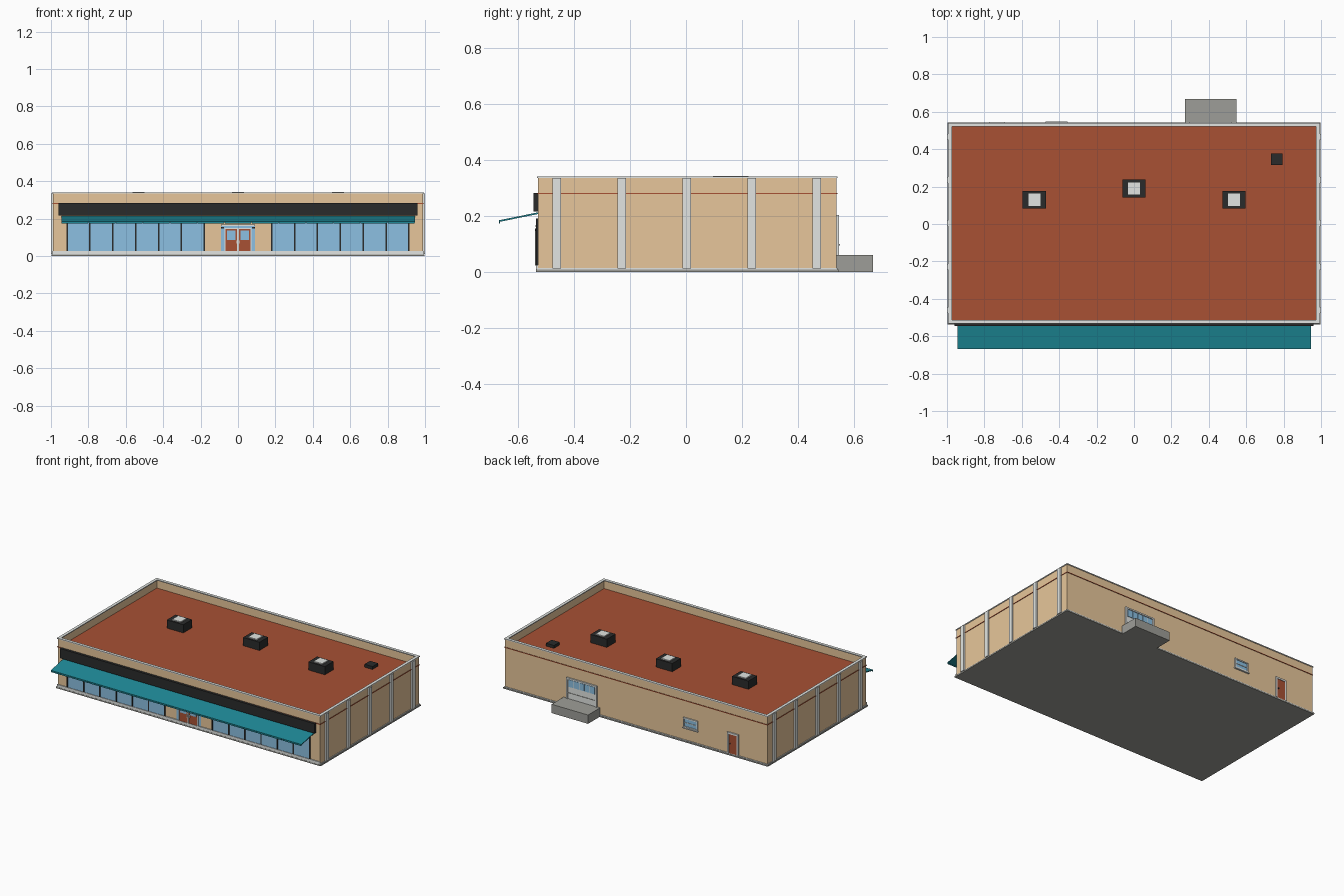
import bpy, bmesh
from mathutils import Matrix

if "Cube" in bpy.data.objects:
    bpy.data.objects.remove(bpy.data.objects["Cube"], do_unlink=True)


def material(name, *rgb):
    lin = [((c / 255 + 0.055) / 1.055) ** 2.4 for c in rgb] + [1]
    m = bpy.data.materials.new(name)
    m.use_nodes = True
    m.diffuse_color = lin
    m.node_tree.nodes["Principled BSDF"].inputs["Base Color"].default_value = lin
    return m


TAN = material("tan wall", 232, 199, 155)
RED = material("brick red", 168, 81, 52)
TEAL = material("teal canvas", 30, 138, 152)
BLUE = material("blue glass", 140, 192, 226)
BLACK = material("charcoal", 42, 43, 43)
LIGHT = material("light grey trim", 226, 229, 226)
STONE = material("concrete", 158, 158, 152)


def finish(name, bm, *mats):
    me = bpy.data.meshes.new(name)
    bm.to_mesh(me)
    bm.free()
    ob = bpy.data.objects.new(name, me)
    for m in mats:
        me.materials.append(m)
    bpy.context.collection.objects.link(ob)


def add_box(bm, x0, x1, y0, y1, z0, z1):
    size = Matrix.Diagonal((x1 - x0, y1 - y0, z1 - z0, 1))
    mid = Matrix.Translation(((x0 + x1) / 2, (y0 + y1) / 2, (z0 + z1) / 2))
    bmesh.ops.create_cube(bm, size=1, matrix=mid @ size)


def boxes(name, mat, *specs):
    bm = bmesh.new()
    for s in specs:
        add_box(bm, *s)
    finish(name, bm, mat)


def frame(x0, x1, z0, z1, t, y0, y1):
    """Four bars around an opening in a wall facing y."""
    return [(x0, x0 + t, y0, y1, z0, z1), (x1 - t, x1, y0, y1, z0, z1),
            (x0 + t, x1 - t, y0, y1, z1 - t, z1), (x0 + t, x1 - t, y0, y1, z0, z0 + t)]


def ring(x, y0, y1, z0, z1, t):
    """Four bars running around the building outline."""
    return [(-x, x, y0, y0 + t, z0, z1), (-x, x, y1 - t, y1, z0, z1),
            (-x, -x + t, y0 + t, y1 - t, z0, z1), (x - t, x, y0 + t, y1 - t, z0, z1)]


def moved_extrusion(bm, face, vec):
    new = bmesh.ops.extrude_face_region(bm, geom=[face])["geom"]
    bmesh.ops.translate(bm, verts=[v for v in new if isinstance(v, bmesh.types.BMVert)], vec=vec)


W, F, B = 0.99, -0.528, 0.537      # half width, front wall, back wall
ROOF, TOP = 0.28, 0.335

# Walls with a sunken roof deck
bm = bmesh.new()
add_box(bm, -W, W, F, B, 0.008, TOP)
deck = max(bm.faces, key=lambda f: f.calc_center_median().z)
bmesh.ops.inset_region(bm, faces=[deck], thickness=0.012)
moved_extrusion(bm, deck, (0, 0, ROOF - TOP))
if deck.is_valid:
    bmesh.ops.delete(bm, geom=[deck], context="FACES_ONLY")
bmesh.ops.recalc_face_normals(bm, faces=bm.faces)
for f in bm.faces:
    f.material_index = int(abs(f.calc_center_median().z - ROOF) < 0.001 and abs(f.normal.z) > 0.9)
finish("walls_and_roof", bm, TAN, RED)

# Foundation, base trim, stripe and parapet cap
boxes("foundation", STONE, (-0.998, 0.998, F - 0.008, B + 0.007, 0, 0.009))
boxes("base_trim", LIGHT, *ring(W + 0.004, F - 0.004, B + 0.004, 0.009, 0.014, 0.01))
boxes("front_plinth", LIGHT, (-W - 0.002, W + 0.002, F - 0.007, F, 0.009, 0.026))
boxes("wall_stripe", RED, *ring(W + 0.003, F - 0.003, B + 0.003, 0.278, 0.283, 0.006))
boxes("parapet_cap", LIGHT, *ring(W + 0.004, F - 0.004, B + 0.004, TOP, 0.341, 0.02))

# Side pilasters
pilasters = []
for side in (-1, 1):
    for i in range(-2, 3):
        y = i * 0.232 + 0.003
        xs = sorted((side * (W - 0.002), side * 1.0))
        pilasters.append((*xs, y - 0.015, y + 0.015, 0.012, TOP))
boxes("side_pilasters", LIGHT, *pilasters)

# Shop windows and their mullions
glass, bars = [], []
for start in (-0.914, 0.18):
    width = 0.734
    glass.append((start, start + width, F - 0.003, F, 0.026, 0.188))
    for i in range(7):
        x = start + width * i / 6
        bars.append((x - 0.004, x + 0.004, F - 0.007, F, 0.026, 0.188))
    bars.append((start, start + width, F - 0.007, F, 0.188, 0.192))
boxes("shop_windows", BLUE, *glass)
boxes("shop_mullions", BLACK, *bars)

# Entrance: glazed surround, frame, double doors
boxes("entrance_glass", BLUE, (-0.092, 0.092, F - 0.003, F, 0.026, 0.16))
boxes("entrance_frame", LIGHT, (-0.005, 0.005, F - 0.01, F, 0.026, 0.146),
      *frame(-0.073, 0.073, 0.021, 0.151, 0.005, F - 0.009, F),
      (-0.092, 0.092, F - 0.009, F, 0.16, 0.168))
doors, panes, handles, lamps = [], [], [], []
for s in (-1, 1):
    a, b = sorted((s * 0.005, s * 0.068))
    doors.append((a, b, F - 0.006, F, 0.026, 0.146))
    panes.append((a + 0.008, b - 0.008, F - 0.009, F, 0.085, 0.137))
    handles.append((s * 0.01 - 0.002, s * 0.01 + 0.002, F - 0.011, F, 0.066, 0.084))
    lamps.append((s * 0.084 - 0.008, s * 0.084 + 0.008, F - 0.01, F, 0.147, 0.155))
boxes("entrance_doors", RED, *doors)
boxes("entrance_door_panes", BLUE, *panes)
boxes("entrance_handles", LIGHT, *handles)
boxes("entrance_lamps", BLACK, *lamps)

# Sign band
boxes("sign_band", BLACK, (-0.96, 0.96, F - 0.017, F, 0.217, 0.283))

# Sloping awning with a valance of separate flaps
bm = bmesh.new()
profile = [(F, 0.213), (-0.667, 0.185), (-0.667, 0.179), (F, 0.207)]
face = bm.faces.new([bm.verts.new((-0.945, y, z)) for y, z in profile])
moved_extrusion(bm, face, (1.89, 0, 0))
bmesh.ops.recalc_face_normals(bm, faces=bm.faces)
finish("awning", bm, TEAL)
step = 1.89 / 13
boxes("awning_valance", TEAL,
      *[(-0.943 + i * step, -0.947 + (i + 1) * step, -0.668, -0.664, 0.174, 0.182) for i in range(13)])

# Roof units with light caps, and a small vent
units = [(-0.533, 0.13), (0, 0.19), (0.535, 0.13)]
boxes("roof_units", BLACK, *[(x - 0.062, x + 0.062, y - 0.047, y + 0.047, ROOF, 0.336) for x, y in units])
boxes("roof_unit_caps", LIGHT, *[(x - 0.032, x + 0.032, y - 0.033, y + 0.033, 0.336, 0.343) for x, y in units])
boxes("roof_vent", BLACK, (0.733, 0.793, 0.316, 0.376, ROOF, 0.3))

# Loading dock and its sectional door
boxes("loading_dock", STONE, (0.272, 0.547, B, 0.667, 0, 0.06))
boxes("dock_door", LIGHT, (0.295, 0.52, B, B + 0.003, 0.06, 0.2))
boxes("dock_door_frame", LIGHT, *frame(0.293, 0.522, 0.06, 0.204, 0.01, B, B + 0.009)[:3])
boxes("dock_door_panes", BLUE,
      *[(0.309 + i * 0.04, 0.345 + i * 0.04, B, B + 0.006, 0.143, 0.191) for i in range(5)])
boxes("dock_door_seams", STONE, (0.303, 0.512, B, B + 0.006, 0.1, 0.102))

# Back window
boxes("back_window_glass", BLUE, (-0.465, -0.362, B, B + 0.003, 0.1, 0.163))
boxes("back_window_frame", LIGHT, *frame(-0.467, -0.36, 0.1, 0.167, 0.008, B, B + 0.008),
      (-0.459, -0.368, B, B + 0.006, 0.131, 0.135))
boxes("back_window_sill", LIGHT, (-0.472, -0.355, B, B + 0.012, 0.094, 0.1))

# Back door
boxes("back_door", RED, (-0.77, -0.695, B, B + 0.004, 0.012, 0.148))
boxes("back_door_frame", LIGHT, *frame(-0.775, -0.69, 0.012, 0.157, 0.012, B, B + 0.008)[:3])
boxes("back_door_handle", BLACK, (-0.716, -0.709, B, B + 0.008, 0.075, 0.085))
